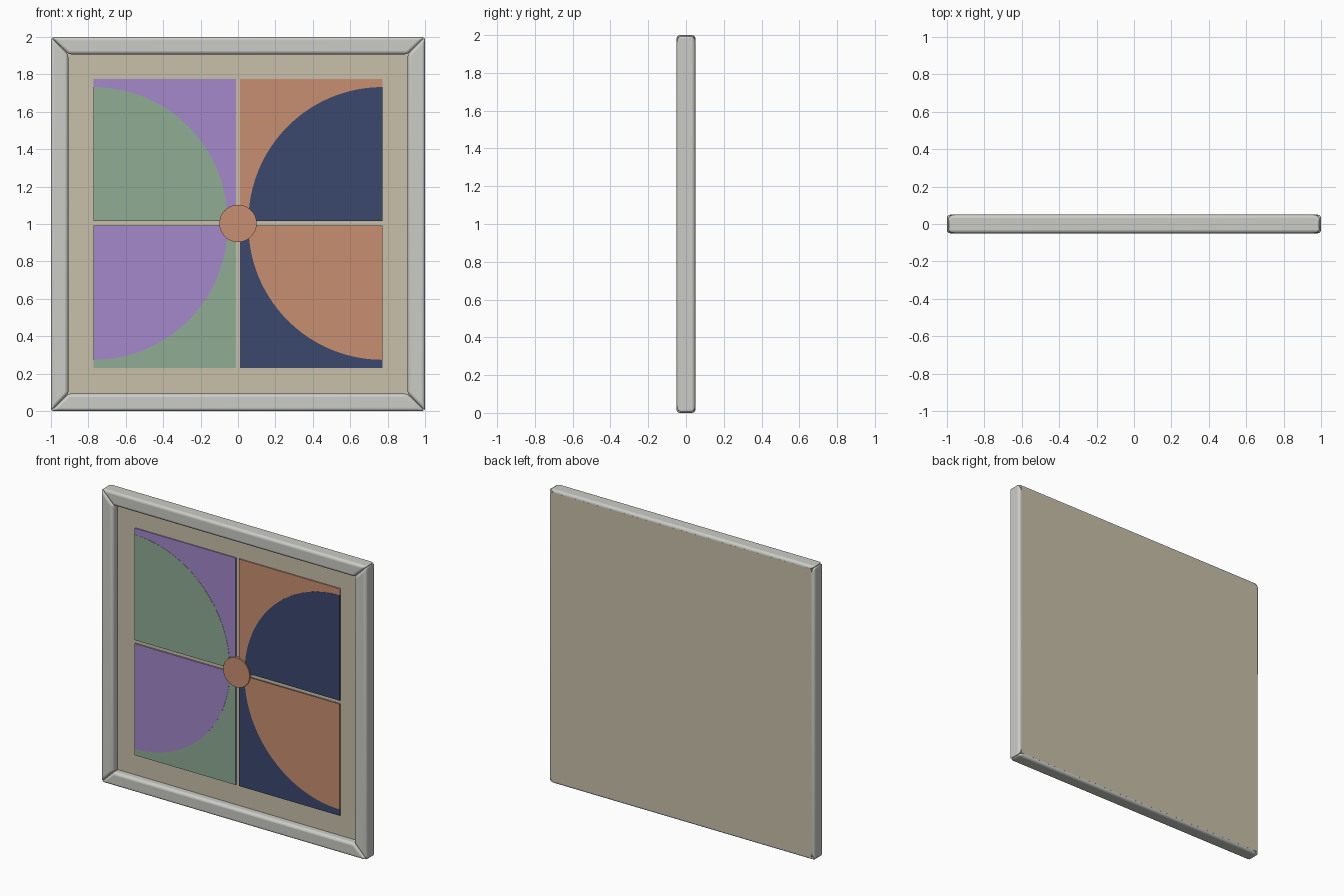
import bpy, bmesh, math
from mathutils import Matrix

if "Cube" in bpy.data.objects:
    bpy.data.objects.remove(bpy.data.objects["Cube"])


def mat(name, rgb):
    m = bpy.data.materials.new(name)
    m.diffuse_color = (*rgb, 1)
    m.use_nodes = True
    m.node_tree.nodes["Principled BSDF"].inputs["Base Color"].default_value = m.diffuse_color
    return m


FRAME = mat("pale grey", (0.60, 0.60, 0.57))
TAN = mat("tan", (0.584, 0.527, 0.407))
LILAC = mat("lilac", (0.366, 0.25, 0.591))
GREEN = mat("sage green", (0.275, 0.413, 0.296))
ORANGE = mat("terracotta", (0.578, 0.275, 0.165))
NAVY = mat("navy", (0.042, 0.066, 0.155))


def prism(name, outline, y0, y1, material):
    """Extrude an (x, z) outline from y0 to y1."""
    bm = bmesh.new()
    face = bm.faces.new([bm.verts.new((x, y0, z)) for x, z in outline])
    ext = bmesh.ops.extrude_face_region(bm, geom=[face])
    verts = [v for v in ext["geom"] if isinstance(v, bmesh.types.BMVert)]
    bmesh.ops.translate(bm, verts=verts, vec=(0, y1 - y0, 0))
    bmesh.ops.recalc_face_normals(bm, faces=bm.faces)
    me = bpy.data.meshes.new(name)
    bm.to_mesh(me)
    bm.free()
    me.materials.append(material)
    ob = bpy.data.objects.new(name, me)
    bpy.context.collection.objects.link(ob)
    return ob


def smooth(ob, angle=40):
    bpy.ops.object.select_all(action='DESELECT')
    ob.select_set(True)
    bpy.context.view_layer.objects.active = ob
    bpy.ops.object.shade_smooth_by_angle(angle=math.radians(angle))


def rect(x0, x1, z0, z1):
    return [(x0, z0), (x1, z0), (x1, z1), (x0, z1)]


# Mitred frame bars with rounded edges
INNER = 0.907
for i, side in enumerate(("top", "left", "bottom", "right")):
    bar = prism("frame_" + side, [(-1, 1), (1, 1), (INNER, INNER), (-INNER, INNER)],
                -0.05, 0.05, FRAME)
    bar.data.transform(Matrix.Translation((0, 0, 1)) @ Matrix.Rotation(-i * math.pi / 2, 4, 'Y'))
    bev = bar.modifiers.new("round", 'BEVEL')
    bev.width = 0.018
    bev.segments = 4
    bev.limit_method = 'ANGLE'
    smooth(bar)

# Backing panel, set back from the frame front and covering its rear
prism("backing_panel", rect(-0.982, 0.982, 0.018, 1.982), 0.0, 0.0503, TAN)

# Four square tiles, each with a quarter-round inlay at its outer side
CZ, GAP, OUT, R = 1.003, 0.012, 0.773, 0.717
TILES = [("upper_left", -1, 1, LILAC, GREEN), ("upper_right", 1, 1, ORANGE, NAVY),
         ("lower_left", -1, -1, GREEN, LILAC), ("lower_right", 1, -1, NAVY, ORANGE)]
for name, sx, sz, base, inlay in TILES:
    prism("tile_" + name, rect(sx * GAP, sx * OUT, CZ + sz * GAP, CZ + sz * OUT),
          -0.008, 0.002, base)
    arc = [(sx * OUT, CZ + sz * GAP)]
    for k in range(41):
        a = math.pi / 2 * k / 40
        arc.append((sx * (OUT - R * math.cos(a)), CZ + sz * (GAP + R * math.sin(a))))
    prism("quarter_round_" + name, arc, -0.0095, 0.001, inlay)

# Central disc
disc = prism("centre_disc", [(0.1 * math.cos(a), CZ + 0.1 * math.sin(a))
                             for a in (math.tau * k / 48 for k in range(48))],
             -0.018, 0.002, ORANGE)
smooth(disc)
